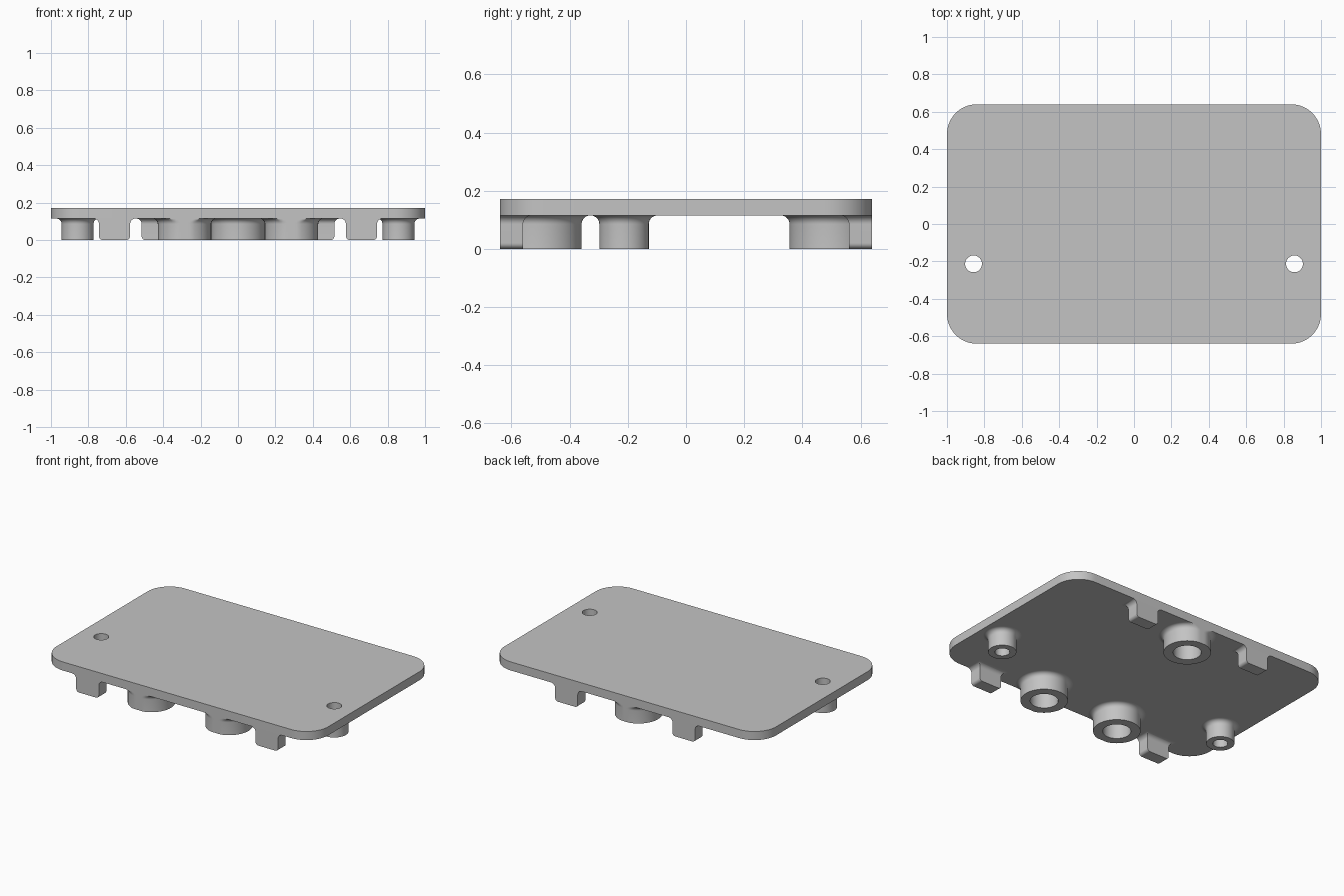
import bpy, bmesh
from math import sin, cos, pi, radians

cube = bpy.data.objects.get("Cube")
if cube:
    bpy.data.objects.remove(cube, do_unlink=True)

HALF_X, HALF_Y = 1.0, 0.64
UNDER, TOP = 0.115, 0.172      # plate underside and top
FILLET, ROUND = 0.03, 0.02     # blend at the plate, rounding at the feet
HOLE_X, HOLE_Y, HOLE_R = 0.858, -0.213, 0.045

grey = bpy.data.materials.new("plain grey")
grey.use_nodes = True
grey.diffuse_color = (0.55, 0.55, 0.55, 1)
grey.node_tree.nodes["Principled BSDF"].inputs["Base Color"].default_value = grey.diffuse_color


def finish(obj):
    if not obj.data.materials:
        obj.data.materials.append(grey)
    bpy.ops.object.select_all(action='DESELECT')
    obj.select_set(True)
    bpy.context.view_layer.objects.active = obj
    bpy.ops.object.shade_smooth_by_angle(angle=radians(35))


def mesh_object(name, bm):
    bmesh.ops.recalc_face_normals(bm, faces=bm.faces)
    mesh = bpy.data.meshes.new(name)
    bm.to_mesh(mesh)
    bm.free()
    obj = bpy.data.objects.new(name, mesh)
    bpy.context.collection.objects.link(obj)
    finish(obj)


def arc(cx, cy, r, start, end, n):
    return [(cx + r * cos(start + (end - start) * i / n),
             cy + r * sin(start + (end - start) * i / n)) for i in range(n + 1)]


def make_plate():
    # Rounded outline with two round holes, filled and extruded
    r = 0.16
    outline = []
    for i, (sx, sy) in enumerate([(1, 1), (-1, 1), (-1, -1), (1, -1)]):
        outline += arc(sx * (HALF_X - r), sy * (HALF_Y - r), r, i * pi / 2, (i + 1) * pi / 2, 16)
    loops = [outline]
    for side in (-1, 1):
        loops.append(arc(side * HOLE_X, HOLE_Y, HOLE_R, 0, 2 * pi, 48)[:-1])
    curve = bpy.data.curves.new("plate", 'CURVE')
    curve.dimensions = '2D'
    curve.fill_mode = 'BOTH'
    curve.extrude = (TOP - UNDER) / 2
    for loop in loops:
        spline = curve.splines.new('POLY')
        spline.points.add(len(loop) - 1)
        for point, (x, y) in zip(spline.points, loop):
            point.co = (x, y, 0, 1)
        spline.use_cyclic_u = True
    obj = bpy.data.objects.new("plate", curve)
    bpy.context.collection.objects.link(obj)
    bpy.ops.object.select_all(action='DESELECT')
    obj.select_set(True)
    bpy.context.view_layer.objects.active = obj
    bpy.ops.object.convert(target='MESH')
    obj = bpy.context.view_layer.objects.active
    obj.location.z = (TOP + UNDER) / 2
    bm = bmesh.new()
    bm.from_mesh(obj.data)
    bmesh.ops.remove_doubles(bm, verts=bm.verts, dist=0.0001)
    bmesh.ops.recalc_face_normals(bm, faces=bm.faces)
    bm.to_mesh(obj.data)
    bm.free()
    finish(obj)


def make_boss(name, x, y, outer, inner):
    # Lathed tube that blends into the plate, trimmed at the plate edge
    profile = [(inner, UNDER), (inner, 0), (outer, 0)]
    profile += arc(outer + FILLET, UNDER - FILLET, FILLET, pi, pi / 2, 8)
    bm = bmesh.new()
    segments = 64
    rings = []
    for r, z in profile:
        ring = []
        for i in range(segments):
            a = 2 * pi * i / segments
            py = max(-HALF_Y, min(HALF_Y, y + r * sin(a)))
            ring.append(bm.verts.new((x + r * cos(a), py, z)))
        rings.append(ring)
    for low, high in zip(rings, rings[1:]):
        for i in range(segments):
            j = (i + 1) % segments
            bm.faces.new((low[i], low[j], high[j], high[i]))
    mesh_object(name, bm)


def make_tab(name, x, side):
    # Edge tab lofted through rectangles: rounded foot, filleted root
    half, depth = 0.083, 0.08
    steps = [(px, z, 0) for px, z in arc(half - ROUND, ROUND, ROUND, -pi / 2, 0, 6)]
    for px, z in arc(half + FILLET, UNDER - FILLET, FILLET, pi, pi / 2, 8):
        steps.append((px, z, px - half))
    bm = bmesh.new()
    rings = []
    for w, z, grow in steps:
        inside = side * (HALF_Y - depth - grow)
        outside = side * HALF_Y
        rings.append([bm.verts.new((x + sx * w, py, z)) for sx, py in
                      ((-1, inside), (1, inside), (1, outside), (-1, outside))])
    for low, high in zip(rings, rings[1:]):
        for i in range(4):
            j = (i + 1) % 4
            bm.faces.new((low[i], low[j], high[j], high[i]))
    bm.faces.new(rings[0])
    bm.faces.new(rings[-1])
    mesh_object(name, bm)


make_plate()
make_boss("back_boss", 0, 0.499, 0.143, 0.085)
for label, s in (("left", 1), ("right", -1)):
    make_boss("front_boss_" + label, s * 0.286, -0.502, 0.143, 0.085)
    make_boss("screw_boss_" + label, s * HOLE_X, HOLE_Y, 0.085, HOLE_R)
    make_tab("front_tab_" + label, s * 0.66, -1)
    make_tab("back_tab_" + label, s * 0.432, 1)
